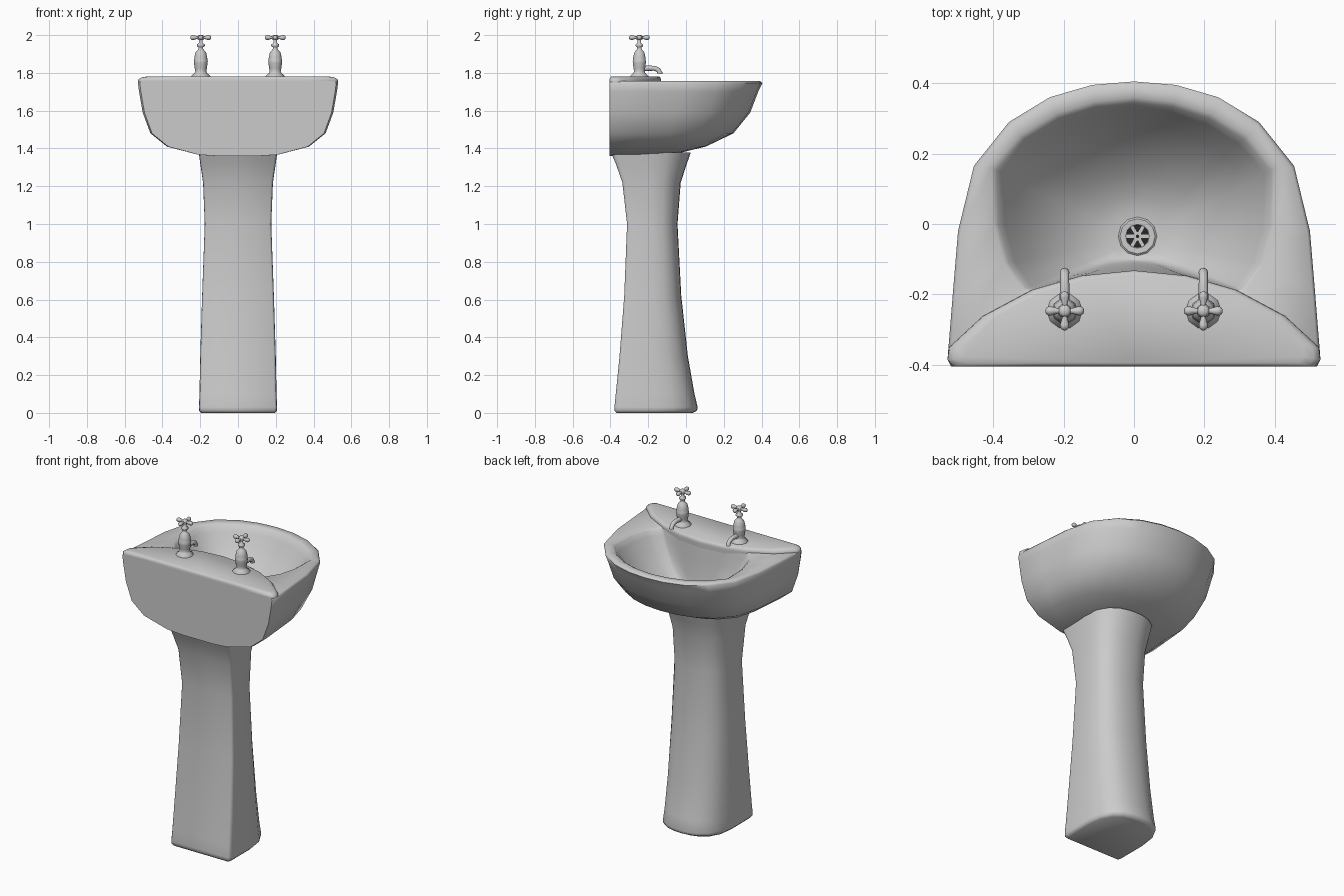
import bpy, bmesh, math
from mathutils import Vector, Matrix

if "Cube" in bpy.data.objects:
    bpy.data.objects.remove(bpy.data.objects["Cube"])


def loft(name, rings, cap_start=True, cap_end=True, matrix=None, angle=60, color=None):
    """Skin a list of equal-length point rings into one smooth-shaded object."""
    bm = bmesh.new()
    vs = [[bm.verts.new(p) for p in r] for r in rings]
    n = len(rings[0])
    for a, b in zip(vs, vs[1:]):
        for i in range(n):
            j = (i + 1) % n
            bm.faces.new((a[i], a[j], b[j], b[i]))
    if cap_start:
        bm.faces.new(vs[0])
    if cap_end:
        bm.faces.new(vs[-1])
    bmesh.ops.recalc_face_normals(bm, faces=bm.faces)
    if matrix:
        bm.transform(matrix)
        bmesh.ops.recalc_face_normals(bm, faces=bm.faces)
    me = bpy.data.meshes.new(name)
    bm.to_mesh(me)
    bm.free()
    ob = bpy.data.objects.new(name, me)
    bpy.context.collection.objects.link(ob)
    if color:
        mat = bpy.data.materials.new(name)
        mat.diffuse_color = color
        mat.use_nodes = True
        mat.node_tree.nodes["Principled BSDF"].inputs["Base Color"].default_value = mat.diffuse_color
        me.materials.append(mat)
    bpy.ops.object.select_all(action='DESELECT')
    bpy.context.view_layer.objects.active = ob
    ob.select_set(True)
    bpy.ops.object.shade_smooth_by_angle(angle=math.radians(angle))
    return ob


def mirrored(half):
    return half + [(-x, y) for x, y in half[-2:0:-1]]


def circle(r, z, n=10):
    return [(r * math.cos(2 * math.pi * i / n), r * math.sin(2 * math.pi * i / n), z)
            for i in range(n)]


def lathe(name, profile, matrix, n=10, **kw):
    return loft(name, [circle(r, z, n) for r, z in profile], matrix=matrix, **kw)


BACK = -0.405

# Basin: outer shell, rim and bowl as one continuous loft
outer = mirrored([(0, .405), (.12, .395), (.24, .36), (.355, .29), (.455, .165), (.5, -.02),
                  (.515, -.2), (.53, -.385), (.52, BACK), (.27, BACK), (0, BACK)])
opening = mirrored([(0, .35), (.11, .338), (.215, .305), (.315, .245), (.395, .155), (.39, 0),
                    (.36, -.11), (.31, -.185), (.29, -.188), (.15, -.15), (0, -.135)])
n = len(outer)
floor = [(.065 * math.sin(2 * math.pi * i / n), -.035 + .065 * math.cos(2 * math.pi * i / n))
         for i in range(n)]
rings = []
for z, sx, sy in [(1.36, .2, .2), (1.367, .4, .41), (1.41, .71, .63), (1.48, .875, .81),
                  (1.59, .952, .92), (1.70, .988, .972), (1.746, 1, 1), (1.757, .985, .987)]:
    rings.append([(x * sx, BACK + (y - BACK) * sy, z) for x, y in outer])
for t, z in [(-.03, 1.756), (.015, 1.746), (.07, 1.715), (.2, 1.645), (.4, 1.56),
             (.65, 1.49), (.85, 1.455), (1, 1.443)]:
    rings.append([(a[0] + (b[0] - a[0]) * t, a[1] + (b[1] - a[1]) * t, z)
                  for a, b in zip(opening, floor)])
loft("basin", rings)

# Raised tap ledge along the straight edge
ledge = mirrored([(0, BACK), (.3, BACK), (.515, BACK), (.53, -.385), (.525, -.35),
                  (.43, -.262), (.29, -.187), (.15, -.147), (0, -.132)])
rings = []
for z, sx, sy in [(1.70, .965, .98), (1.755, 1, 1), (1.766, .995, 1), (1.776, .965, .975),
                  (1.781, .91, .92)]:
    rings.append([(x * sx, -.28 + (y + .28) * sy, z) for x, y in ledge])
loft("tap_ledge", rings)

# Pedestal: flat on one side, bowed on the other, waisted in the middle
section = mirrored([(0, 1), (.25, .99), (.5, .955), (.76, .87), (.94, .71), (1, .5),
                    (1, .06), (.985, .02), (.94, 0), (0, 0)])
rings = []
for z, w, yb, yf in [(0, .195, -.368, .035), (.012, .206, -.378, .058), (.03, .207, -.379, .062),
                     (.1, .204, -.372, .045), (.3, .2, -.352, .01), (.62, .19, -.327, -.025),
                     (1.0, .176, -.312, -.045), (1.22, .185, -.337, -.028),
                     (1.32, .2, -.372, .005), (1.378, .208, -.397, .025)]:
    rings.append([(u * w, yb + (yf - yb) * v, z) for u, v in section])
loft("pedestal", rings)

# Drain: flange, dark recess, hub and spokes
drain = Matrix.Translation((.01, -.035, 1.444))
loft("drain_flange", [circle(r, z, 12) for r, z in
                      [(.055, -.003), (.055, .003), (.05, .007), (.034, .006), (.032, .002)]],
     False, False, matrix=drain, angle=40)
lathe("drain_recess", [(.034, -.001), (.034, .001)], drain, 12, color=(.02, .02, .02, 1))
lathe("drain_hub", [(.012, 0), (.012, .005)], drain, 12, angle=40)
lathe("drain_hub_hole", [(.005, .004), (.005, .0055)], drain, 8, color=(.02, .02, .02, 1))
for i in range(6):
    spoke = [[(x, y, z) for x, y in ((.009, -.0045), (.034, -.0045), (.034, .0045), (.009, .0045))]
             for z in (0, .005)]
    loft(f"drain_spoke_{i + 1}", spoke, angle=40,
         matrix=drain @ Matrix.Rotation(math.radians(60 * i), 4, 'Z'))

# Taps
body = [(.051, 0), (.05, .006), (.034, .02), (.029, .03), (.032, .045), (.036, .075),
        (.037, .085), (.035, .09), (.034, .105), (.028, .13), (.018, .142), (.013, .148),
        (.013, .158), (.021, .164), (.021, .172), (.010, .18), (.010, .195)]
arm = [(.008, 0), (.008, .022), (.013, .038), (.013, .046), (.008, .053), (.003, .055)]
spout = [((.0, .042), .015, 90), ((.05, .047), .014, 90), ((.08, .046), .013, 75),
         ((.1, .038), .013, 45), ((.109, .022), .013, 15), ((.109, .016), .014, 5)]
for side, x in (("left", -.197), ("right", .197)):
    base = Matrix.Translation((x, -.247, 1.778))
    lathe(f"{side}_tap_body", body, base)
    rings = []
    for (y, z), r, tilt in spout:
        rot = Matrix.Rotation(math.radians(tilt), 3, 'X')
        rings.append([rot @ Vector(p) + Vector((0, y, z)) for p in circle(r, 0, 8)])
    loft(f"{side}_tap_spout", rings, matrix=base)
    hub = base @ Matrix.Translation((0, 0, .209))
    lathe(f"{side}_handle_hub", [(.014, -.014), (.018, -.006), (.018, .006), (.01, .013)], hub)
    for i in range(4):
        turn = Matrix.Rotation(math.pi / 2 * i, 4, 'Z') @ Matrix.Rotation(math.pi / 2, 4, 'Y')
        lathe(f"{side}_handle_arm_{i + 1}", arm, hub @ turn, 8)
